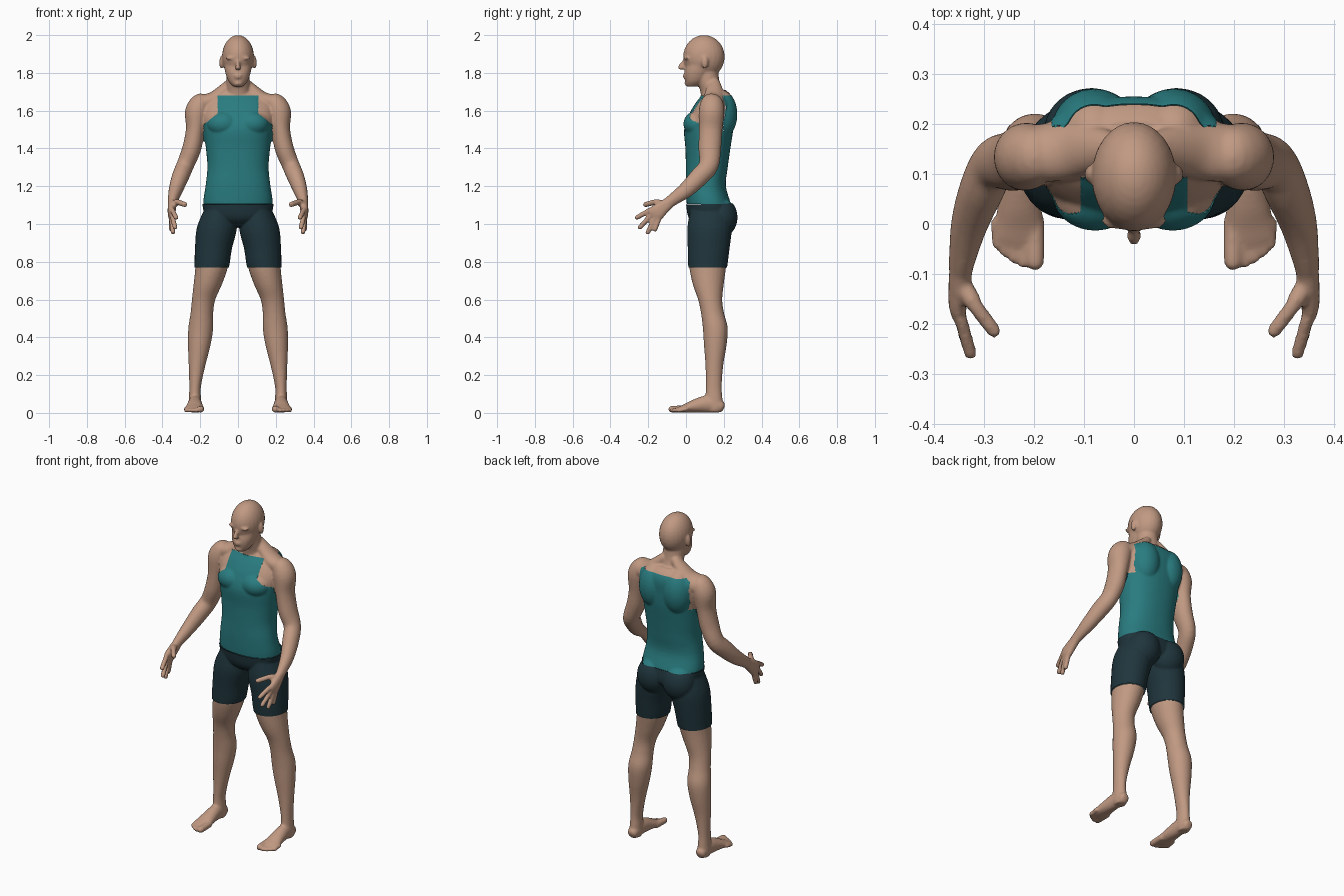
import bpy, bmesh, math
from mathutils import Vector, Matrix

bm = bmesh.new()


def spline(rings, steps=4):
    """Catmull-Rom interpolation of (x, y, z, a, b) rings."""
    out = []
    for i in range(len(rings) - 1):
        p0, p1 = rings[max(i - 1, 0)], rings[i]
        p2, p3 = rings[i + 1], rings[min(i + 2, len(rings) - 1)]
        for k in range(steps):
            t = k / steps
            out.append([0.5 * (2 * b + (c - a) * t + (2 * a - 5 * b + 4 * c - d) * t * t
                               + (3 * b - a - 3 * c + d) * t ** 3)
                        for a, b, c, d in zip(p0, p1, p2, p3)])
    return out + [list(rings[-1])]


def tube(rings, sides=(1, -1), level=False, power=2.0, n=24):
    """Loft ellipses along a path, once for each side."""
    pts = spline(rings)
    for s in sides:
        loops = []
        for i, (x, y, z, a, b) in enumerate(pts):
            t = Vector(pts[min(i + 1, len(pts) - 1)][:3]) - Vector(pts[max(i - 1, 0)][:3])
            t = Vector((0, 0, 1)) if level else t.normalized()
            u = Vector((1, 0, 0))
            u = (u - t * t.dot(u)).normalized()
            v = t.cross(u)
            loop = []
            for k in range(n):
                c, q = math.cos(2 * math.pi * k / n), math.sin(2 * math.pi * k / n)
                c = math.copysign(abs(c) ** (2 / power), c)
                q = math.copysign(abs(q) ** (2 / power), q)
                p = Vector((x, y, z)) + u * a * c + v * b * q
                loop.append(bm.verts.new((p.x * s, p.y, p.z)))
            loops.append(loop)
        faces = [bm.faces.new(loops[0]), bm.faces.new(loops[-1])]
        for l0, l1 in zip(loops, loops[1:]):
            for k in range(n):
                j = (k + 1) % n
                faces.append(bm.faces.new((l0[k], l0[j], l1[j], l1[k])))
        bmesh.ops.recalc_face_normals(bm, faces=faces)


def blob(c, r, sides=(1, -1)):
    for s in sides:
        bmesh.ops.create_uvsphere(bm, u_segments=24, v_segments=16, radius=1, matrix=
                                  Matrix.Translation((c[0] * s, c[1], c[2])) @ Matrix.Diagonal((*r, 1)))


def digit(base, tip, r):
    """Finger or toe with a rounded end."""
    a, b = Vector(base), Vector(tip)
    d = (b - a).normalized()
    tube([(*a, r, r), (*a.lerp(b, .5), r, r), (*(b - d * r), r * .95, r * .95),
          (*(b - d * r * .3), r * .75, r * .75), (*b, r * .2, r * .2)], n=12)


# Torso and neck
tube([(0, .13, .99, .07, .06), (0, .132, 1.03, .155, .11), (0, .122, 1.1, .182, .115),
      (0, .105, 1.2, .17, .104), (0, .11, 1.3, .16, .109), (0, .116, 1.4, .168, .117),
      (0, .12, 1.5, .18, .128), (0, .135, 1.58, .195, .117), (0, .153, 1.64, .185, .1),
      (0, .162, 1.68, .14, .078), (0, .155, 1.71, .08, .055)], (1,), True, 2.25, 40)
tube([(0, .155, 1.6, .08, .07), (0, .138, 1.69, .066, .06), (0, .12, 1.75, .062, .058),
      (0, .11, 1.82, .06, .06)], (1,), True)
# Chest, back, seat and shoulder muscles
blob((.078, .062, 1.53), (.085, .074, .068))
blob((.08, .185, 1.58), (.085, .085, .13))
blob((.085, .185, 1.035), (.09, .082, .1))
tube([(.03, .148, 1.755, .025, .03), (.07, .15, 1.71, .035, .045),
      (.13, .148, 1.655, .045, .06), (.2, .14, 1.63, .05, .06)])

# Head: skull, jaw, nose, brows, eyes, lips, chin and ears
blob((0, .095, 1.885), (.085, .11, .115), (1,))
tube([(0, .035, 1.728, .025, .03), (0, .048, 1.755, .05, .052), (0, .062, 1.8, .067, .071),
      (0, .085, 1.852, .076, .085), (0, .09, 1.9, .08, .1), (0, .095, 1.95, .06, .07)],
     (1,), True, 2.2)
tube([(0, 0, 1.872, .009, .01), (0, -.014, 1.85, .01, .014), (0, -.024, 1.832, .014, .016),
      (0, -.02, 1.818, .016, .008)], (1,), n=12)
blob((0, -.032, 1.829), (.011, .012, .01), (1,))
blob((.034, .004, 1.878), (.032, .016, .009))
blob((.033, .013, 1.855), (.015, .012, .009))
blob((0, -.006, 1.787), (.024, .011, .005), (1,))
blob((0, -.006, 1.776), (.02, .011, .005), (1,))
blob((0, .012, 1.745), (.026, .02, .017), (1,))
blob((.088, .1, 1.855), (.011, .018, .034))

# Arms
tube([(.17, .14, 1.655, .035, .045), (.195, .138, 1.64, .055, .06), (.217, .135, 1.59, .064, .068),
      (.226, .13, 1.5, .05, .062), (.245, .126, 1.4, .05, .06), (.28, .12, 1.31, .046, .052),
      (.305, .07, 1.25, .045, .05), (.33, 0, 1.18, .037, .042), (.345, -.075, 1.125, .026, .032),
      (.348, -.105, 1.1, .022, .032)])
# Hands
tube([(.347, -.09, 1.113, .023, .03), (.35, -.125, 1.085, .022, .037),
      (.353, -.155, 1.06, .019, .043), (.352, -.178, 1.042, .013, .038)], power=2.4)
for base, tip in (((.348, -.188, 1.075), (.325, -.27, 1.028)),
                  ((.352, -.175, 1.058), (.331, -.252, .973)),
                  ((.354, -.16, 1.043), (.343, -.207, .945)),
                  ((.354, -.142, 1.032), (.352, -.168, .96))):
    digit(base, tip, .0135)
digit((.345, -.12, 1.105), (.315, -.17, 1.118), .019)
digit((.32, -.162, 1.117), (.273, -.225, 1.1), .015)

# Legs
tube([(.1, .13, 1.08, .07, .1), (.112, .125, .98, .1, .112), (.13, .12, .87, .092, .105),
      (.14, .115, .77, .086, .097), (.16, .118, .68, .075, .082), (.182, .128, .6, .062, .064),
      (.191, .14, .53, .06, .061), (.197, .155, .45, .066, .066), (.205, .155, .36, .06, .06),
      (.217, .15, .25, .044, .047), (.227, .147, .14, .031, .042), (.228, .148, .08, .032, .045),
      (.228, .153, .03, .034, .044), (.228, .153, .006, .028, .038)], level=True)
# Feet and toes
tube([(.228, .202, .028, .015, .015), (.228, .185, .033, .03, .032), (.228, .12, .047, .035, .046),
      (.229, .05, .037, .042, .036), (.23, 0, .025, .049, .024), (.232, -.03, .019, .05, .017),
      (.234, -.045, .017, .044, .012)])
for x, y, r in ((.198, -.093, .019), (.223, -.088, .012), (.242, -.079, .012),
                (.26, -.066, .0115), (.275, -.05, .0115)):
    digit((x, .01, .022), (x, y, r), r)

# Fuse all parts into one smooth skin
mesh = bpy.data.meshes.new("body_source")
bm.to_mesh(mesh)
bm.free()
src = bpy.data.objects.new("body_source", mesh)
bpy.context.scene.collection.objects.link(src)
rem = src.modifiers.new("fuse", 'REMESH')
rem.mode, rem.voxel_size = 'VOXEL', .0065
smo = src.modifiers.new("soften", 'SMOOTH')
smo.factor, smo.iterations = .5, 4
dg = bpy.context.evaluated_depsgraph_get()
fused = bpy.data.meshes.new_from_object(src.evaluated_get(dg))
bpy.data.objects.remove(src)

bm = bmesh.new()
bm.from_mesh(fused)
HEM, WAIST, COLLAR = .77, 1.105, 1.68
for h in (HEM, WAIST, COLLAR):
    bmesh.ops.bisect_plane(bm, geom=bm.verts[:] + bm.edges[:] + bm.faces[:],
                           plane_co=(0, 0, h), plane_no=(0, 0, 1))
for v in bm.verts:
    v.co.z = max(v.co.z, 0)


def region(c):
    """Garment covering a point of the body."""
    x, y, z = abs(c.x), c.y, c.z
    if HEM < z < WAIST and x < .25:
        return "shorts"
    if WAIST < z < 1.49 and x < .184 and y > -.05:
        return "tank_top"
    if 1.49 <= z < COLLAR:
        front = .107 + .075 * min(max((1.585 - z) / .06, 0), 1)
        if (y < .115 and x < front) or (y > .195 and x < .165):
            return "tank_top"
    return "body"


# Split into body and garments, garments slightly proud of the skin
for name, colour, grow in (("body", (.53, .32, .225), 0), ("tank_top", (.022, .2, .215), .002),
                           ("shorts", (.014, .036, .046), .006)):
    part = bm.copy()
    part.normal_update()
    for v in part.verts:
        v.co += v.normal * grow if region(v.co) == name or grow > .005 and HEM - .01 < v.co.z < WAIST + .01 else Vector()
    part.faces.ensure_lookup_table()
    bm.faces.ensure_lookup_table()
    drop = [f for f, o in zip(part.faces, bm.faces) if region(o.calc_center_median()) != name]
    bmesh.ops.delete(part, geom=drop, context='FACES')
    me = bpy.data.meshes.new(name)
    part.to_mesh(me)
    part.free()
    me.polygons.foreach_set("use_smooth", [True] * len(me.polygons))
    mat = bpy.data.materials.new({"body": "skin", "tank_top": "teal", "shorts": "dark_navy"}[name])
    mat.diffuse_color = (*colour, 1)
    me.materials.clear()
    me.materials.append(mat)
    bpy.context.scene.collection.objects.link(bpy.data.objects.new(name, me))
bm.free()
